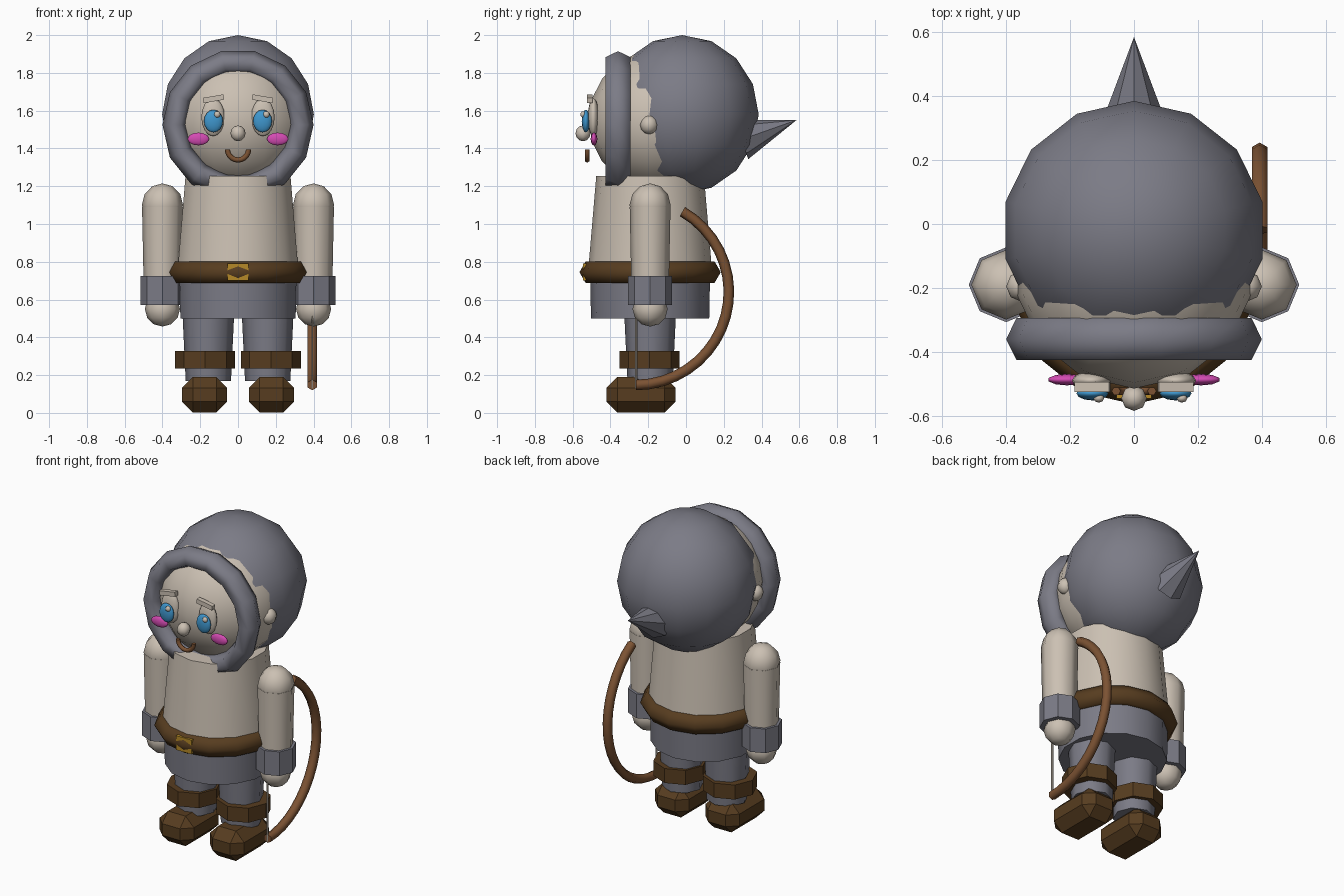
import bpy, bmesh, math
from mathutils import Vector

if "Cube" in bpy.data.objects:
    bpy.data.objects.remove(bpy.data.objects["Cube"])

PI = math.pi


def mat(name, r, g, b):
    m = bpy.data.materials.new(name)
    m.diffuse_color = (r, g, b, 1)
    m.use_nodes = True
    m.node_tree.nodes["Principled BSDF"].inputs["Base Color"].default_value = m.diffuse_color
    return m


CREAM = mat("cream", 0.60, 0.53, 0.45)
GREY = mat("slate_grey", 0.20, 0.20, 0.24)
DARK = mat("dark_brown", 0.095, 0.046, 0.014)
WOOD = mat("wood_brown", 0.20, 0.085, 0.033)
GOLD = mat("gold", 0.46, 0.25, 0.02)
BLUE = mat("blue", 0.05, 0.31, 0.62)
PINK = mat("pink", 0.66, 0.07, 0.45)


def finish(name, bm, material, loc, rot=(0, 0, 0), scale=(1, 1, 1), angle=60):
    """Turn a bmesh into an object; angle 0 keeps it flat."""
    bmesh.ops.recalc_face_normals(bm, faces=bm.faces)
    me = bpy.data.meshes.new(name)
    bm.to_mesh(me)
    bm.free()
    me.materials.append(material)
    ob = bpy.data.objects.new(name, me)
    bpy.context.collection.objects.link(ob)
    ob.location, ob.rotation_euler, ob.scale = loc, rot, scale
    if angle:
        bpy.ops.object.select_all(action='DESELECT')
        ob.select_set(True)
        bpy.context.view_layer.objects.active = ob
        bpy.ops.object.shade_smooth_by_angle(angle=math.radians(angle))
    return ob


def ball(name, material, loc, radii, seg=8, rings=6):
    bm = bmesh.new()
    bmesh.ops.create_uvsphere(bm, u_segments=seg, v_segments=rings, radius=1)
    return finish(name, bm, material, loc, scale=radii, angle=70)


def tube(name, material, x, y, z0, z1, r0, r1, seg=8, angle=50):
    bm = bmesh.new()
    bmesh.ops.create_cone(bm, cap_ends=True, segments=seg, radius1=r0, radius2=r1, depth=z1 - z0)
    return finish(name, bm, material, (x, y, (z0 + z1) / 2), angle=angle)


def box(name, material, loc, size, rot=(0, 0, 0), bevel=0):
    bm = bmesh.new()
    bmesh.ops.create_cube(bm, size=1)
    bmesh.ops.scale(bm, vec=size, verts=bm.verts)
    if bevel:
        bmesh.ops.bevel(bm, geom=bm.edges[:], offset=bevel, segments=1, affect='EDGES')
    return finish(name, bm, material, loc, rot, angle=0)


def arc(name, material, loc, rot, R, r, a0=0.0, a1=2 * PI, n=14, m=6, scale=(1, 1, 1), cut=None):
    """Hexagonal tube swept round the local z axis from angle a0 to a1."""
    bm = bmesh.new()
    full = abs(a1 - a0 - 2 * PI) < 1e-6
    rows = []
    for i in range(n if full else n + 1):
        a = a0 + (a1 - a0) * i / n
        row = []
        for j in range(m):
            b = 2 * PI * j / m
            d = R + r * math.cos(b)
            row.append(bm.verts.new((d * math.cos(a), d * math.sin(a), r * math.sin(b))))
        rows.append(row)
    for i in range(n):
        p, q = rows[i], rows[(i + 1) % len(rows)]
        for j in range(m):
            k = (j + 1) % m
            bm.faces.new((p[j], q[j], q[k], p[k]))
    if not full:
        bm.faces.new(rows[0])
        bm.faces.new(rows[-1])
    if cut is not None:
        bmesh.ops.bisect_plane(bm, geom=bm.verts[:] + bm.edges[:] + bm.faces[:],
                               plane_co=(0, cut, 0), plane_no=(0, -1, 0), clear_outer=True)
        bmesh.ops.holes_fill(bm, edges=bm.edges[:])
    return finish(name, bm, material, loc, rot, scale, 65)


UPRIGHT = (PI / 2, 0, 0)   # local xy plane -> xz plane
CY = -0.19                 # body axis

# Head, hood, rim and the pointed hood tail
ball("head", CREAM, (0, -0.14, 1.55), (0.375, 0.375, 0.375), 14, 10)
ball("hood", GREY, (0, -0.02, 1.58), (0.412, 0.405, 0.42), 14, 8)
arc("hood_rim", GREY, (0, -0.36, 1.525), UPRIGHT, 0.335, 0.065, scale=(1, 1, 1.17), cut=-0.325)
base, tip = Vector((0, 0.293, 1.447)), Vector((0, 0.585, 1.55))
bm = bmesh.new()
bmesh.ops.create_cone(bm, cap_ends=True, segments=8, radius1=0.11, radius2=0, depth=(tip - base).length)
finish("hood_tail", bm, GREY, (base + tip) / 2,
       (-math.atan2(tip.y - base.y, tip.z - base.z), 0, 0), angle=40)

# Torso, hips and belt
tube("torso", CREAM, 0, CY, 0.74, 1.255, 0.329, 0.285, 14)
tube("hips", GREY, 0, CY, 0.50, 0.76, 0.313, 0.318, 14)
arc("belt", DARK, (0, CY, 0.745), (0, 0, PI / 2), 0.309, 0.065)
box("buckle", GOLD, (0, -0.52, 0.745), (0.11, 0.052, 0.09))

# Nose and mouth
ball("nose", CREAM, (0, -0.545, 1.48), (0.04, 0.04, 0.042))
arc("mouth", WOOD, (0, -0.523, 1.395), UPRIGHT, 0.056, 0.014, PI, 2 * PI, 10)

for s, side in ((-1, "left"), (1, "right")):
    # Face details
    ball(side + "_ear", CREAM, (s * 0.352, -0.195, 1.525), (0.048, 0.048, 0.05))
    ball(side + "_eye", CREAM, (s * 0.132, -0.49, 1.565), (0.062, 0.03, 0.1), 12, 8)
    ball(side + "_iris", BLUE, (s * 0.13, -0.53, 1.545), (0.05, 0.022, 0.06), 12, 8)
    ball(side + "_eye_glint", CREAM, (s * 0.13 + 0.02, -0.545, 1.58), (0.017, 0.014, 0.017))
    ball(side + "_cheek", PINK, (s * 0.21, -0.487, 1.45), (0.06, 0.018, 0.034), 10, 6)
    box(side + "_brow", CREAM, (s * 0.13, -0.51, 1.663), (0.11, 0.03, 0.028), (0, s * 0.17, 0))
    # Arm
    x = s * 0.40
    ball(side + "_shoulder", CREAM, (x, CY, 1.1), (0.109, 0.109, 0.115))
    tube(side + "_arm", CREAM, x, CY, 0.65, 1.09, 0.099, 0.108)
    tube(side + "_cuff", GREY, x, CY, 0.572, 0.725, 0.117, 0.117, angle=30)
    ball(side + "_hand", CREAM, (x, CY, 0.55), (0.093, 0.093, 0.093))
    # Leg
    tube(side + "_leg", GREY, s * 0.157, CY, 0.17, 0.55, 0.12, 0.138)
    tube(side + "_boot_cuff", DARK, s * 0.174, CY - 0.003, 0.235, 0.327, 0.159, 0.159, angle=30)
    box(side + "_boot", DARK, (s * 0.177, -0.238, 0.096), (0.24, 0.364, 0.19), bevel=0.058)

# Bow and string
arc("bow", WOOD, (0.393, -0.265, 0.64), (PI / 2, 0, PI / 2), 0.492, 0.028,
    -PI / 2, math.radians(60), 18)
tube("bow_string", CREAM, 0.393, -0.264, 0.13, 1.08, 0.006, 0.006, 6)
